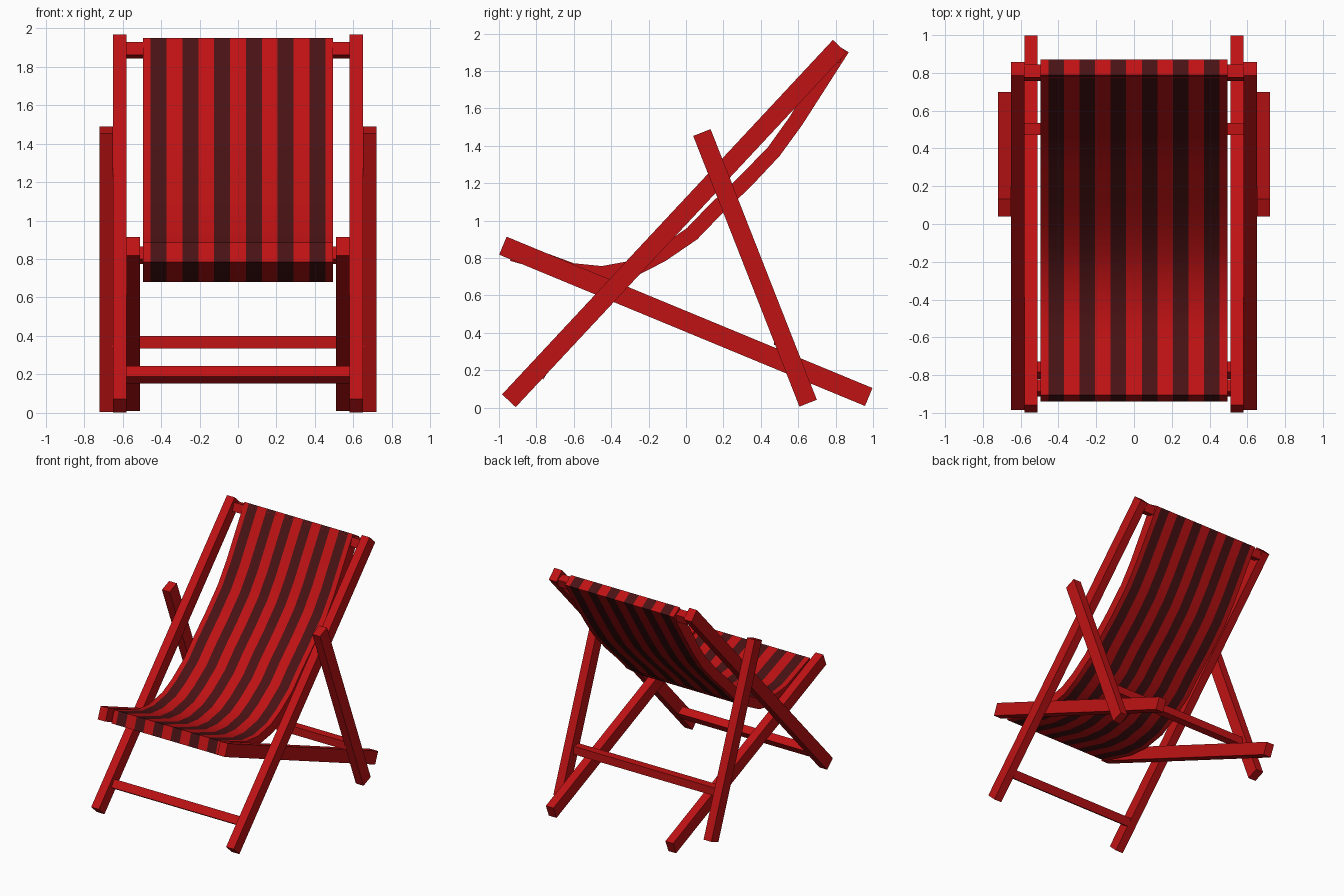
import bpy, bmesh, math
from mathutils import Vector

if "Cube" in bpy.data.objects:
    bpy.data.objects.remove(bpy.data.objects["Cube"])


def material(name, color):
    m = bpy.data.materials.new(name)
    m.diffuse_color = color
    m.use_nodes = True
    m.node_tree.nodes["Principled BSDF"].inputs["Base Color"].default_value = m.diffuse_color
    return m


RED = material("red_paint", (0.52, 0.006, 0.007, 1))
DARK = material("dark_stripe", (0.065, 0.006, 0.007, 1))


def box(name, size, loc, tilt):
    """Box rotated about the x axis by tilt (radians)."""
    bpy.ops.mesh.primitive_cube_add(size=1, location=loc, rotation=(tilt, 0, 0))
    o = bpy.context.object
    o.name = name
    o.scale = size
    bpy.ops.object.transform_apply(location=False, rotation=False, scale=True)
    o.data.materials.append(RED)
    return o


def beam_pair(name, x, a, b, thick=0.07, depth=0.1):
    """Mirrored pair of beams running from a to b in the yz plane."""
    a, b = Vector(a), Vector(b)
    d, c = b - a, (a + b) / 2
    for side, s in (("left", -1), ("right", 1)):
        box(f"{side}_{name}", (thick, d.length, depth), (s * x, c.x, c.y),
            math.atan2(d.y, d.x))


# Side beams: back frame, seat frame and folding prop
beam_pair("back_frame_beam", 0.615, (-0.947, 0.037), (0.822, 1.932))
beam_pair("seat_frame_beam", 0.545, (-0.979, 0.866), (0.977, 0.057), depth=0.104)
beam_pair("prop_leg", 0.685, (0.653, 0.024), (0.085, 1.471))

# Crossbars
box("top_crossbar", (1.17, 0.07, 0.07), (0, 0.80, 1.885), math.radians(-17))
box("front_seat_crossbar", (1.03, 0.069, 0.069), (0, -0.868, 0.82), math.radians(-22.5))
box("lower_front_crossbar", (1.17, 0.067, 0.067), (0, -0.773, 0.198), math.radians(-33))
box("prop_crossbar", (1.31, 0.066, 0.066), (0, 0.503, 0.368), 0)

# Sagging striped fabric: (y, z) points of the underside and the upper side
under = [(-.94, .785), (-.62, .695), (-.44, .68), (-.25, .712), (-.11, .784),
         (.06, .90), (.19, 1.035), (.34, 1.175), (.50, 1.345), (.62, 1.51), (.87, 1.90)]
upper = [(-.905, .885), (-.60, .772), (-.45, .757), (-.28, .788), (-.155, .85),
         (.005, .96), (.13, 1.09), (.28, 1.23), (.44, 1.395), (.553, 1.553), (.79, 1.95)]
profile = under + upper[::-1]
n, k = len(profile), len(under)

# Stripe edges: half-width red stripes at both sides
w = 0.99 / 12
xs = [-0.495] + [-0.495 + w * (i + 0.5) for i in range(12)] + [0.495]

bm = bmesh.new()
rings = [[bm.verts.new((x, y, z)) for y, z in profile] for x in xs]
for i, (r, q) in enumerate(zip(rings, rings[1:])):
    for j in range(n):
        f = bm.faces.new((r[j], r[(j + 1) % n], q[(j + 1) % n], q[j]))
        f.material_index = i % 2
for r in (rings[0], rings[-1]):
    for j in range(k - 1):
        bm.faces.new((r[j], r[j + 1], r[n - 2 - j], r[n - 1 - j]))
bmesh.ops.recalc_face_normals(bm, faces=bm.faces)
mesh = bpy.data.meshes.new("striped_fabric_seat")
bm.to_mesh(mesh)
bm.free()
mesh.materials.append(RED)
mesh.materials.append(DARK)
fabric = bpy.data.objects.new("striped_fabric_seat", mesh)
bpy.context.collection.objects.link(fabric)
bpy.ops.object.select_all(action='DESELECT')
fabric.select_set(True)
bpy.context.view_layer.objects.active = fabric
bpy.ops.object.shade_smooth_by_angle(angle=math.radians(30))
